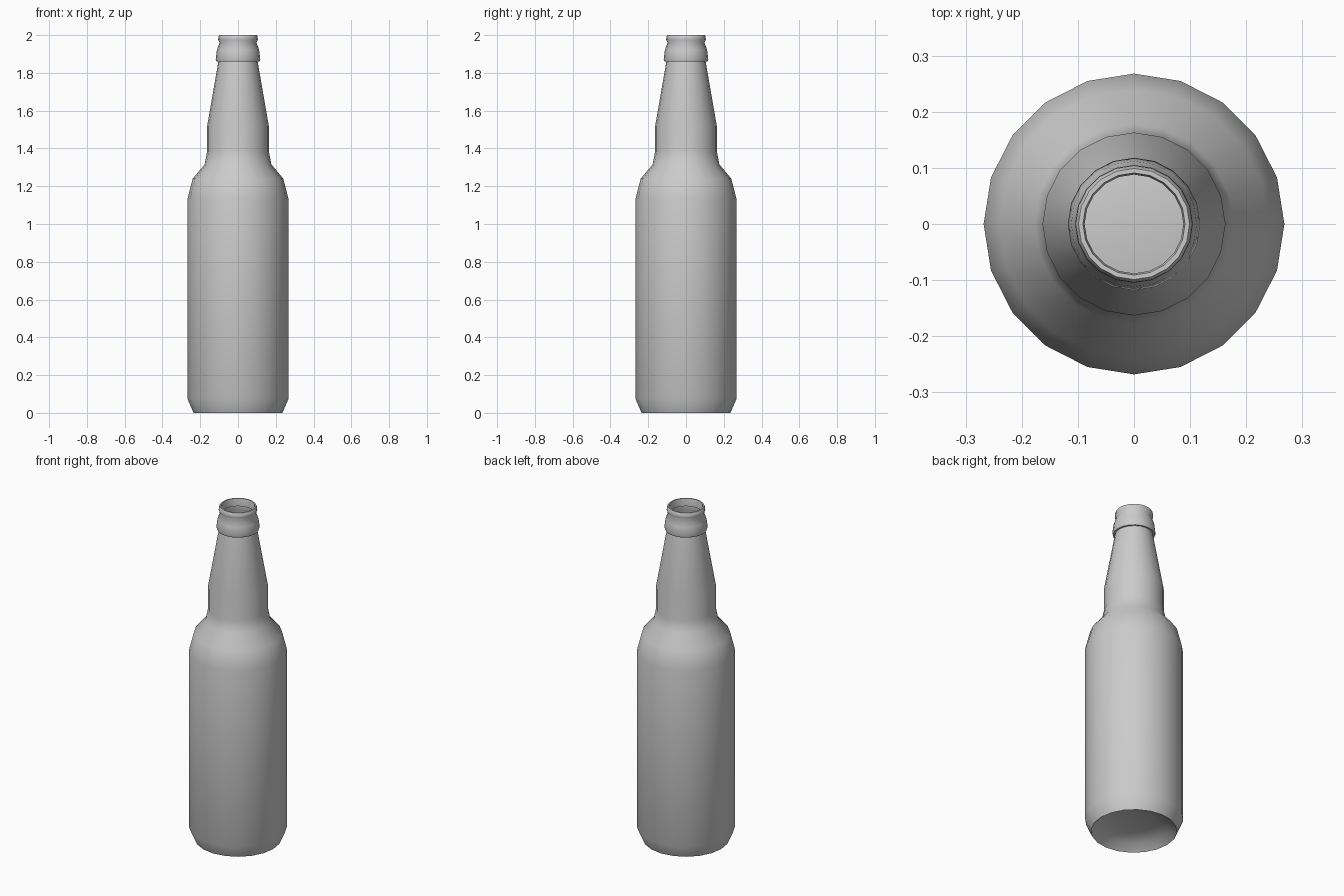
import bpy, bmesh, math

if "Cube" in bpy.data.objects:
    bpy.data.objects.remove(bpy.data.objects["Cube"])

SIDES = 20

# Half profile (radius, height): concave base, body, shoulder, neck, collar, lip
profile = [
    (0.12, 0.055), (0.19, 0.035), (0.235, 0.0),
    (0.268, 0.075), (0.268, 1.13),
    (0.24, 1.24), (0.177, 1.315), (0.163, 1.385),
    (0.163, 1.52), (0.104, 1.86),
    (0.114, 1.86), (0.118, 1.872), (0.112, 1.92), (0.098, 1.96),
    (0.105, 1.975), (0.104, 1.99), (0.099, 2.0),
    (0.091, 2.0), (0.088, 1.985), (0.088, 1.955),
]

bm = bmesh.new()
rings = []
for r, z in profile:
    rings.append([bm.verts.new((r * math.cos(2 * math.pi * i / SIDES),
                                r * math.sin(2 * math.pi * i / SIDES), z))
                  for i in range(SIDES)])

# Skin the rings
for a, b in zip(rings, rings[1:]):
    for i in range(SIDES):
        j = (i + 1) % SIDES
        bm.faces.new((a[i], a[j], b[j], b[i]))

# Close the hollow under the base
centre = bm.verts.new((0, 0, 0.062))
for i in range(SIDES):
    bm.faces.new((centre, rings[0][(i + 1) % SIDES], rings[0][i]))

mesh = bpy.data.meshes.new("bottle")
bm.to_mesh(mesh)
bm.free()
bottle = bpy.data.objects.new("bottle", mesh)
bpy.context.collection.objects.link(bottle)

# Smooth glass with crisp rim and collar edges
bpy.context.view_layer.objects.active = bottle
bottle.select_set(True)
bpy.ops.object.shade_smooth_by_angle(angle=math.radians(50))
